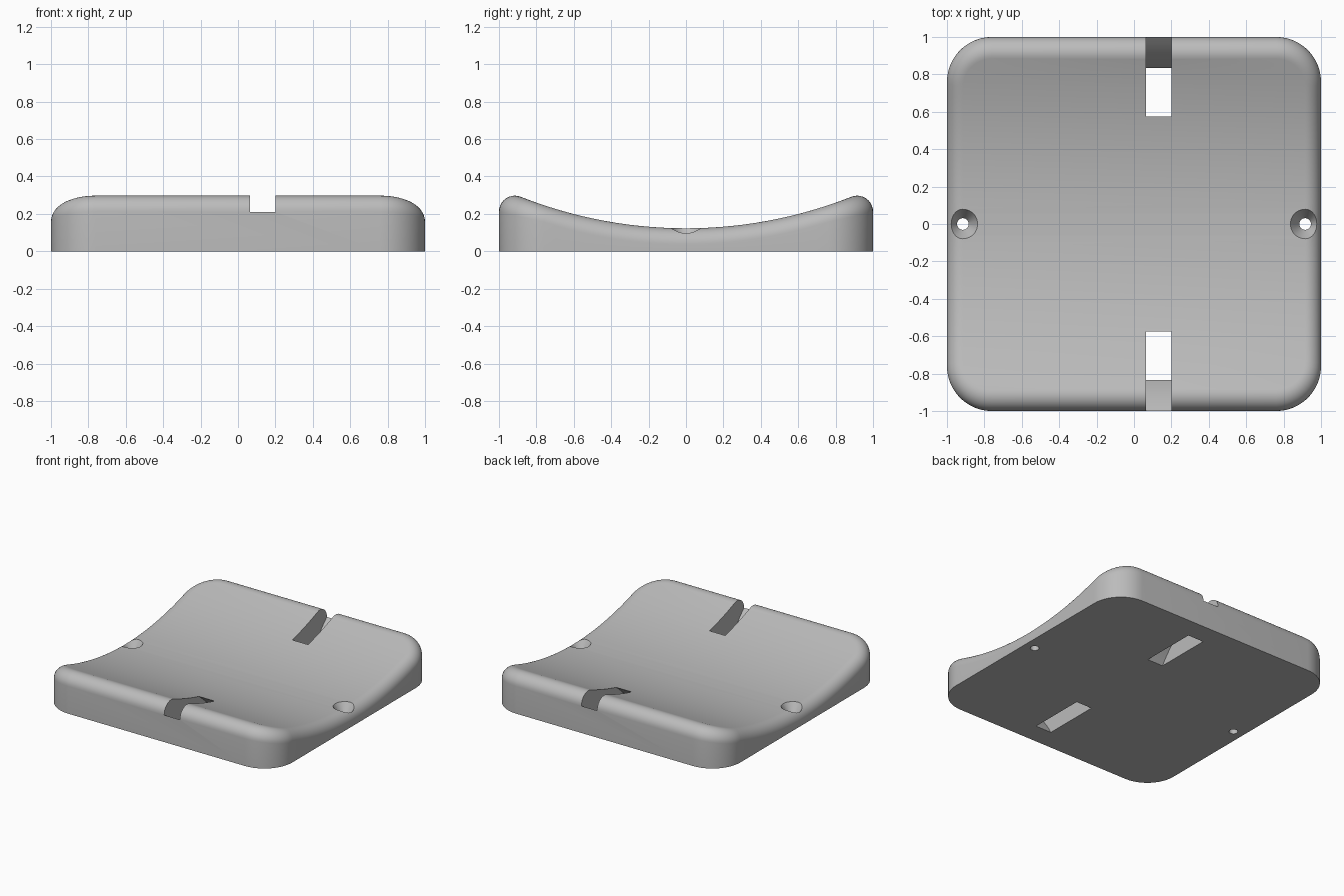
import bpy, bmesh
from math import sin, cos, pi, sqrt
from mathutils import Vector

HALF, CORNER, FILLET = 1.0, 0.24, 0.085   # plan half size, corner radius, rim rounding
LOW, SADDLE = 0.123, 2.4                  # lowest top height, radius of the hollow

if "Cube" in bpy.data.objects:
    bpy.data.objects.remove(bpy.data.objects["Cube"])

grey = bpy.data.materials.new("light_grey")
grey.use_nodes = True
colour = (0.5, 0.5, 0.5, 1)
grey.diffuse_color = colour
grey.node_tree.nodes["Principled BSDF"].inputs["Base Color"].default_value = colour


def make_object(name, bm):
    bmesh.ops.recalc_face_normals(bm, faces=bm.faces)
    mesh = bpy.data.meshes.new(name)
    bm.to_mesh(mesh)
    bm.free()
    mesh.materials.append(grey)
    obj = bpy.data.objects.new(name, mesh)
    bpy.context.collection.objects.link(obj)
    return obj


def half_outline(steps=12, side=24):
    """Outline of the +x half, front to back, as (point, outward direction)."""
    c = HALF - CORNER
    out = []
    for i in range(steps + 1):
        a = -pi / 2 + i * pi / 2 / steps
        d = Vector((cos(a), sin(a), 0))
        out.append((Vector((c, -c, 0)) + d * CORNER, d))
    for i in range(1, side):
        out.append((Vector((HALF, -c + 2 * c * i / side, 0)), Vector((1, 0, 0))))
    for i in range(steps + 1):
        a = i * pi / 2 / steps
        d = Vector((cos(a), sin(a), 0))
        out.append((Vector((c, c, 0)) + d * CORNER, d))
    return out


# Plate: base ring, then a rounded rim swept onto the hollow top
def build_plate(arc=10):
    bm = bmesh.new()
    half = half_outline()
    axis_z = LOW + SADDLE
    columns = []
    for p, d in half:
        centre = p - d * FILLET
        centre.z = axis_z - sqrt((SADDLE + FILLET) ** 2 - centre.y ** 2)
        up = Vector((0, -centre.y, axis_z - centre.z)).normalized()
        turn = d.angle(up)
        column = [p]
        for k in range(arc + 1):
            t = k / arc
            ray = (d * sin((1 - t) * turn) + up * sin(t * turn)) / sin(turn)
            column.append(centre + ray * FILLET)
        columns.append(column)
    right = [[bm.verts.new(v) for v in col] for col in columns]
    left = [[bm.verts.new((-v.x, v.y, v.z)) for v in col] for col in columns]
    loop = right + left[::-1]
    for a, b in zip(loop, loop[1:] + loop[:1]):
        for k in range(arc + 1):
            bm.faces.new((a[k], b[k], b[k + 1], a[k + 1]))
    for i in range(len(right) - 1):
        bm.faces.new((right[i][-1], right[i + 1][-1], left[i + 1][-1], left[i][-1]))
    bm.faces.new([col[0] for col in loop])
    return make_object("curved_base_plate", bm)


def bowed(a, b, bulge, n=6):
    """Slightly bowed line between two (y, z) points."""
    a, b = Vector(a), Vector(b)
    side = Vector((a.y - b.y, b.x - a.x)).normalized()
    return [a.lerp(b, i / n) + side * bulge * 4 * (i / n) * (1 - i / n) for i in range(n + 1)]


# Slanted strap slot, open at the underside and the rim
def slot_cutter(sign):
    profile = [Vector((0.80, -0.1))] + bowed((0.835, 0), (1.0, 0.21), 0.012)
    profile += [Vector(v) for v in ((1.06, 0.26), (1.06, 0.5), (0.575, 0.5))]
    profile += bowed((0.39, 0), (0.575, 0.193), 0.012)[::-1] + [Vector((0.32, -0.1))]
    bm = bmesh.new()
    face = bm.faces.new([bm.verts.new((0.065, sign * v.x, v.y)) for v in profile])
    ext = bmesh.ops.extrude_face_region(bm, geom=[face])
    bmesh.ops.translate(bm, vec=(0.135, 0, 0),
                        verts=[g for g in ext["geom"] if isinstance(g, bmesh.types.BMVert)])
    return make_object("slot_cutter", bm)


# Countersunk screw hole, a turned profile
def screw_cutter(sign, sides=40):
    bm = bmesh.new()
    rings = []
    for r, z in ((0.031, -0.1), (0.031, 0.045), (0.079, 0.123), (0.079, 0.4)):
        rings.append([bm.verts.new((sign * 0.915 + r * cos(2 * pi * i / sides),
                                    r * sin(2 * pi * i / sides), z)) for i in range(sides)])
    for low, high in zip(rings, rings[1:]):
        for i in range(sides):
            j = (i + 1) % sides
            bm.faces.new((low[i], low[j], high[j], high[i]))
    bm.faces.new(rings[0])
    bm.faces.new(rings[-1])
    return make_object("screw_cutter", bm)


plate = build_plate()
bpy.context.view_layer.objects.active = plate
plate.select_set(True)
for make in (slot_cutter, screw_cutter):
    for sign in (-1, 1):
        cutter = make(sign)
        cutter.hide_render = True
        cut = plate.modifiers.new("cut", 'BOOLEAN')
        cut.operation, cut.solver, cut.object = 'DIFFERENCE', 'EXACT', cutter
        bpy.ops.object.modifier_apply(modifier=cut.name)
        bpy.data.objects.remove(cutter)
bpy.ops.object.shade_smooth_by_angle(angle=pi / 6)
